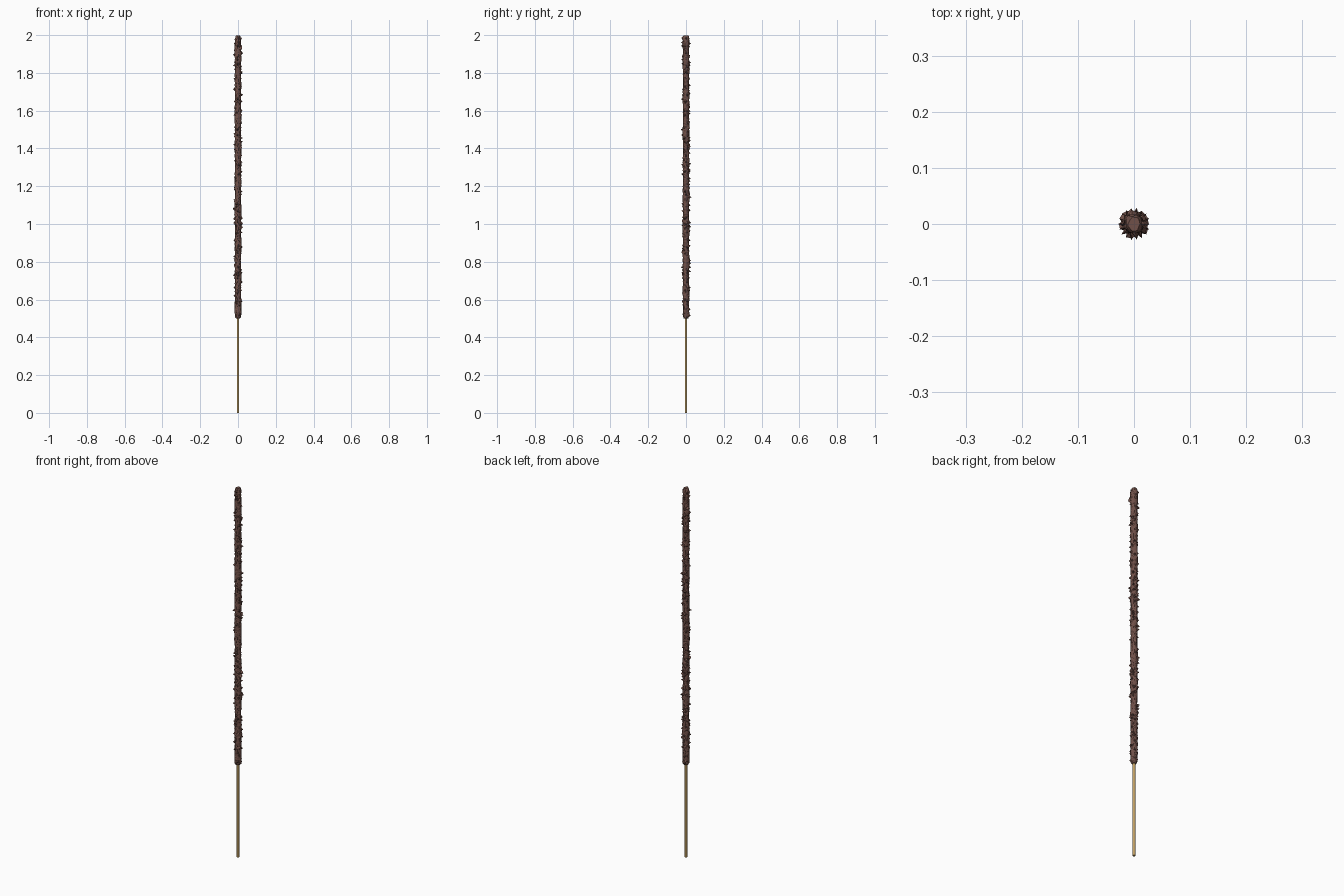
import bpy, bmesh, math, random

if "Cube" in bpy.data.objects:
    bpy.data.objects.remove(bpy.data.objects["Cube"])

random.seed(7)


def material(name, color):
    m = bpy.data.materials.new(name)
    m.diffuse_color = (*color, 1)
    m.use_nodes = True
    m.node_tree.nodes["Principled BSDF"].inputs["Base Color"].default_value = m.diffuse_color
    return m


def add_object(name, bm, mat):
    bmesh.ops.recalc_face_normals(bm, faces=bm.faces)
    mesh = bpy.data.meshes.new(name)
    bm.to_mesh(mesh)
    bm.free()
    ob = bpy.data.objects.new(name, mesh)
    bpy.context.collection.objects.link(ob)
    mesh.materials.append(mat)
    return ob


def tube(rings):
    """Skin a list of vertex-position rings and cap both ends."""
    bm = bmesh.new()
    vs = [[bm.verts.new(p) for p in ring] for ring in rings]
    n = len(vs[0])
    for a, b in zip(vs, vs[1:]):
        for i in range(n):
            j = (i + 1) % n
            bm.faces.new((a[i], a[j], b[j], b[i]))
    bm.faces.new(vs[0][::-1])
    bm.faces.new(vs[-1])
    return bm


def circle(r, z, n):
    return [(r * math.cos(math.tau * i / n), r * math.sin(math.tau * i / n), z)
            for i in range(n)]


# Bare wooden stick
stick = add_object("stick", tube([circle(0.0065, z, 16) for z in (0.0, 1.95)]),
                   material("wood", (0.55, 0.36, 0.13)))
for p in stick.data.polygons:
    p.use_smooth = len(p.vertices) == 4

# Rough crumbly coating with small random spikes
SEGMENTS, RINGS, Z0, Z1 = 18, 210, 0.50, 1.998
rings = []
for k in range(RINGS + 1):
    t = k / RINGS
    z = Z0 + (Z1 - Z0) * t
    end = min(k, RINGS - k)
    base = 0.0165 * (0.65, 0.9, 1.0)[min(end, 2)]
    ring = []
    for i in range(SEGMENTS):
        a = math.tau * i / SEGMENTS
        r = base + 0.0012 * math.sin(z * 37 + 2 * a) + random.uniform(-0.001, 0.0015)
        if end > 1 and random.random() < 0.07:
            r += random.uniform(0.004, 0.0115)
        dz = random.uniform(-0.002, 0.002) if end else 0
        ring.append((r * math.cos(a), r * math.sin(a), z + dz))
    rings.append(ring)
bm = tube(rings)
bmesh.ops.triangulate(bm, faces=bm.faces)
add_object("rough_coating", bm, material("dark_coating", (0.16, 0.08, 0.065)))
